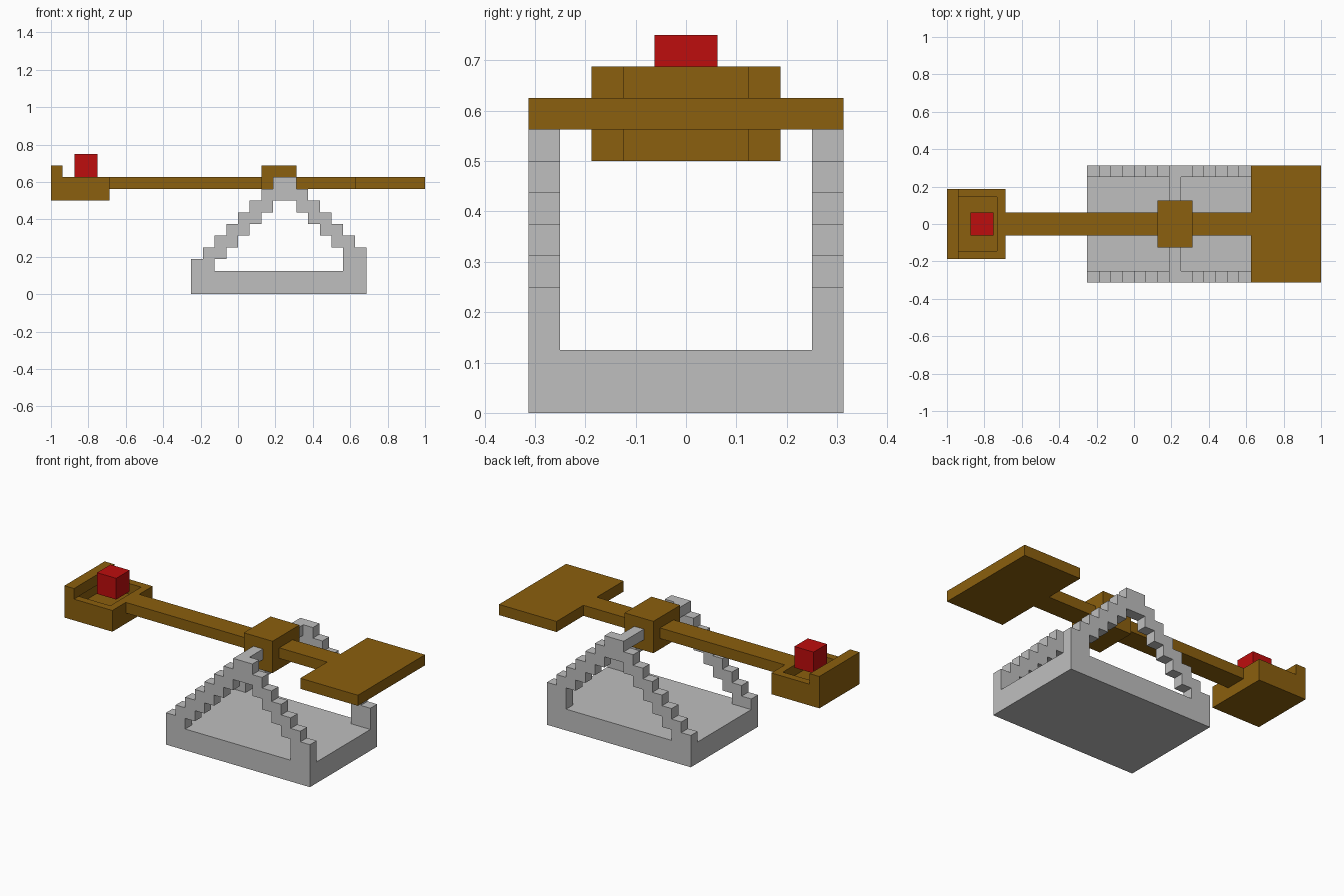
import bpy
import bmesh

cube = bpy.data.objects.get("Cube")
if cube:
    bpy.data.objects.remove(cube, do_unlink=True)

U = 1 / 16  # one block of the grid everything is built on


def material(name, rgb):
    m = bpy.data.materials.new(name)
    m.use_nodes = True
    color = (*rgb, 1)
    m.diffuse_color = color
    m.node_tree.nodes["Principled BSDF"].inputs["Base Color"].default_value = color
    return m


stone = material("stone grey", (0.52, 0.52, 0.52))
wood = material("wood brown", (0.258, 0.115, 0.0044))
red = material("red", (0.515, 0.004, 0.004))


def finish(name, bm, mat):
    bmesh.ops.recalc_face_normals(bm, faces=bm.faces)
    bmesh.ops.scale(bm, vec=(U, U, U), verts=bm.verts)
    mesh = bpy.data.meshes.new(name)
    bm.to_mesh(mesh)
    bm.free()
    mesh.materials.append(mat)
    obj = bpy.data.objects.new(name, mesh)
    bpy.context.collection.objects.link(obj)
    return obj


def prism(outline, y0, y1):
    """Extrude an x-z outline from y0 to y1."""
    bm = bmesh.new()
    face = bm.faces.new([bm.verts.new((x, y0, z)) for x, z in outline])
    out = bmesh.ops.extrude_face_region(bm, geom=[face])
    moved = [v for v in out["geom"] if isinstance(v, bmesh.types.BMVert)]
    bmesh.ops.translate(bm, vec=(0, y1 - y0, 0), verts=moved)
    return bm


def block(x, y, z):
    return prism([(x[0], z[0]), (x[1], z[0]), (x[1], z[1]), (x[0], z[1])], *y)


# Stone base slab
finish("base", block((-4, 11), (-5, 5), (0, 2)), stone)

# Stepped A-frame outline: up and down the outside, back along the inside
outline = [(-4, 2)]
for i in range(-4, 11):
    top = 7 + min(i, 7 - i)
    outline += [(i, top), (i + 1, top)]
outline += [(11, 2), (9, 2)]
for i in range(8, -3, -1):
    top = 5 + min(i, 7 - i)
    outline += [(i + 1, top), (i, top)]
outline.append((-2, 2))

# One frame and one axle stub on each side
for side, s in (("front", -1), ("back", 1)):
    finish(side + "_frame", prism(outline, *sorted((s * 4, s * 5))), stone)
    finish(side + "_axle", block((3, 4), sorted((s * 2, s * 4)), (9, 10)), stone)

# Hub, throwing arm on both sides of it, and counterweight plate
finish("hub", block((2, 5), (-2, 2), (8, 11)), wood)
finish("long_arm", block((-11, 2), (-1, 1), (9, 10)), wood)
finish("short_arm", block((5, 10), (-1, 1), (9, 10)), wood)
finish("end_plate", block((10, 16), (-5, 5), (9, 10)), wood)

# Bucket with a sunken top and a raised end wall
bm = block((-16, -11), (-3, 3), (8, 10))
bmesh.ops.recalc_face_normals(bm, faces=bm.faces)
top = max(bm.faces, key=lambda f: f.calc_center_median().z)
bmesh.ops.inset_region(bm, faces=[top], thickness=1)
out = bmesh.ops.extrude_face_region(bm, geom=[top])
floor = [v for v in out["geom"] if isinstance(v, bmesh.types.BMVert)]
bmesh.ops.translate(bm, vec=(0, 0, -1), verts=floor)
if top.is_valid:
    bmesh.ops.delete(bm, geom=[top], context='FACES_ONLY')
finish("bucket", bm, wood)
finish("bucket_end_wall", block((-16, -15), (-3, 3), (10, 11)), wood)

# Red load
finish("load", block((-14, -12), (-1, 1), (10, 12)), red)
